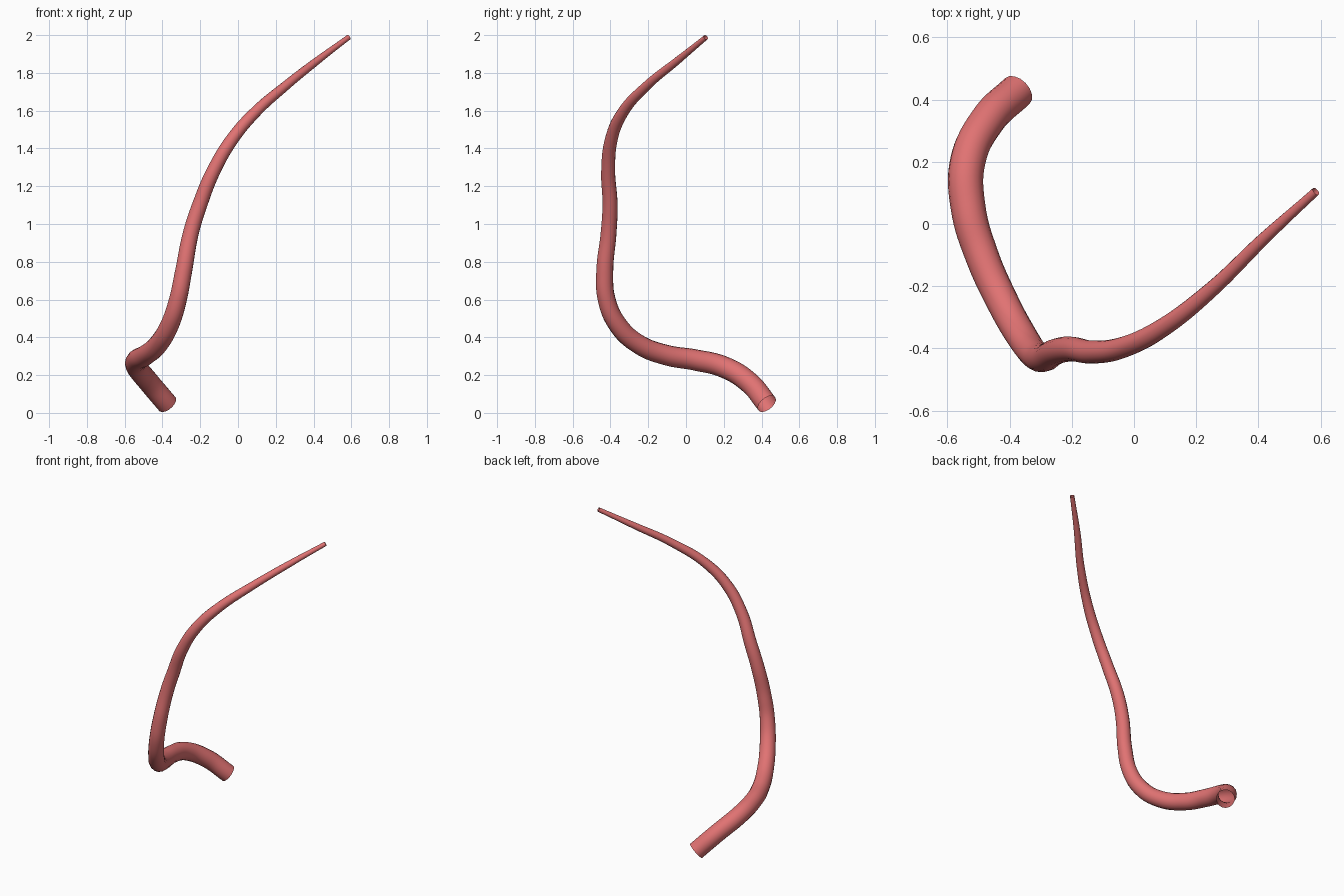
import bpy

if "Cube" in bpy.data.objects:
    bpy.data.objects.remove(bpy.data.objects["Cube"])

# Centre line of the tapering tube: x, y, z, radius
path = [
    (-0.375, 0.428, 0.048, 0.057), (-0.470, 0.335, 0.160, 0.057),
    (-0.535, 0.200, 0.243, 0.057), (-0.533, 0.050, 0.280, 0.056),
    (-0.490, -0.100, 0.305, 0.054), (-0.423, -0.250, 0.363, 0.052),
    (-0.362, -0.360, 0.465, 0.050), (-0.318, -0.420, 0.600, 0.047),
    (-0.288, -0.430, 0.750, 0.045), (-0.250, -0.410, 0.950, 0.042),
    (-0.203, -0.402, 1.100, 0.040), (-0.130, -0.412, 1.280, 0.037),
    (-0.030, -0.395, 1.450, 0.034), (0.090, -0.335, 1.590, 0.030),
    (0.250, -0.210, 1.730, 0.025), (0.420, -0.045, 1.865, 0.020),
    (0.585, 0.105, 1.988, 0.014),
]

# Smooth curve with a round, open-ended bevel
curve = bpy.data.curves.new("tube", "CURVE")
curve.dimensions = "3D"
curve.bevel_depth = 1.0
curve.bevel_resolution = 6
curve.resolution_u = 8
curve.use_fill_caps = False
spline = curve.splines.new("BEZIER")
spline.bezier_points.add(len(path) - 1)
for point, (x, y, z, r) in zip(spline.bezier_points, path):
    point.co = (x, y, z)
    point.radius = r
    point.handle_left_type = point.handle_right_type = "AUTO"
spline.radius_interpolation = "CARDINAL"

tube = bpy.data.objects.new("tapered_tube", curve)
bpy.context.collection.objects.link(tube)
bpy.context.view_layer.objects.active = tube
tube.select_set(True)
bpy.ops.object.convert(target="MESH")
tube = bpy.context.object
tube.name = "tapered_tube"
bpy.ops.object.shade_smooth()

# Soft red
red = bpy.data.materials.new("soft_red")
red.diffuse_color = (0.75, 0.17, 0.17, 1)
red.use_nodes = True
red.node_tree.nodes["Principled BSDF"].inputs["Base Color"].default_value = red.diffuse_color
tube.data.materials.clear()
tube.data.materials.append(red)
